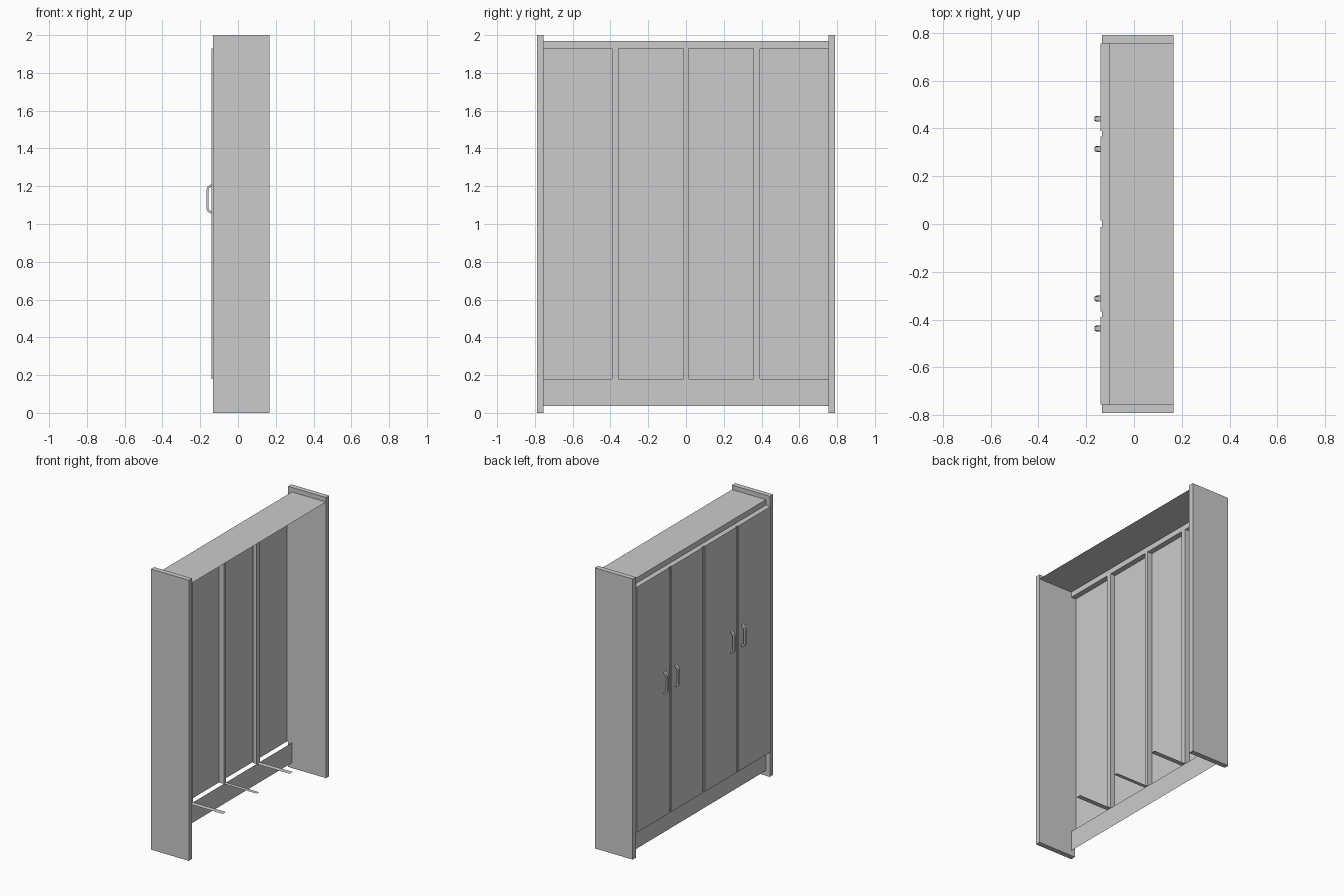
import bpy
import bmesh

if "Cube" in bpy.data.objects:
    bpy.data.objects.remove(bpy.data.objects["Cube"], do_unlink=True)

grey = bpy.data.materials.new("plain grey")
grey.use_nodes = True
colour = (0.6, 0.6, 0.6, 1)
grey.diffuse_color = colour
grey.node_tree.nodes["Principled BSDF"].inputs["Base Color"].default_value = colour

# Main planes of the wardrobe; the doors face -x and the back is open
FRAME_X, STILE_X, DOOR_X = -0.103, -0.133, -0.141
BACK_X = 0.166
INNER_Y, OUTER_Y = 0.754, 0.79
DOOR_LOW, DOOR_HIGH, TOP = 0.18, 1.93, 1.968


def finish(name, bm):
    mesh = bpy.data.meshes.new(name)
    bm.to_mesh(mesh)
    bm.free()
    mesh.materials.append(grey)
    obj = bpy.data.objects.new(name, mesh)
    bpy.context.collection.objects.link(obj)
    return obj


def box(name, xs, ys, zs):
    bm = bmesh.new()
    bmesh.ops.create_cube(bm, size=1)
    for v in bm.verts:
        for i, span in enumerate((xs, ys, zs)):
            v.co[i] = span[0] if v.co[i] < 0 else span[1]
    return finish(name, bm)


def sheet(bm, *points):
    bm.faces.new([bm.verts.new(p) for p in points])


def upright(bm, x, ys, zs):
    """Sheet facing the door side."""
    sheet(bm, (x, ys[0], zs[0]), (x, ys[0], zs[1]), (x, ys[1], zs[1]), (x, ys[1], zs[0]))


def level(bm, z, xs, ys):
    """Sheet facing up."""
    sheet(bm, (xs[0], ys[0], z), (xs[1], ys[0], z), (xs[1], ys[1], z), (xs[0], ys[1], z))


# Side panels
for side, s in (("left", 1), ("right", -1)):
    box(side + "_side_panel", (STILE_X, BACK_X),
        sorted((s * INNER_Y, s * OUTER_Y)), (0, 2))

# Top board with its front rail
bm = bmesh.new()
level(bm, TOP, (FRAME_X, BACK_X), (-INNER_Y, INNER_Y))
upright(bm, FRAME_X, (-INNER_Y, INNER_Y), (DOOR_HIGH, TOP))
finish("top_board", bm)

# Kick board
bm = bmesh.new()
upright(bm, FRAME_X, (-INNER_Y, INNER_Y), (0.037, DOOR_LOW))
finish("kick_board", bm)

# Stiles between the doors, each with a floor strip running to the back
for i, (a, b) in enumerate(((-0.393, -0.357), (-0.013, 0.014), (0.357, 0.393))):
    box(f"stile_{i + 1}", (STILE_X, FRAME_X), (a, b), (DOOR_LOW, DOOR_HIGH))
    bm = bmesh.new()
    level(bm, DOOR_LOW, (FRAME_X, BACK_X - 0.01), (a, b))
    finish(f"floor_strip_{i + 1}", bm)

# Doors: thin fronts with a top edge and short side returns
doors = ((-INNER_Y, -0.389), (-0.366, -0.013), (0.014, 0.366), (0.389, INNER_Y))
for i, (a, b) in enumerate(doors):
    bm = bmesh.new()
    upright(bm, DOOR_X, (a, b), (DOOR_LOW, DOOR_HIGH))
    level(bm, DOOR_HIGH, (DOOR_X, FRAME_X), (a, b))
    for y in (a, b):
        sheet(bm, (DOOR_X, y, DOOR_LOW), (STILE_X, y, DOOR_LOW),
              (STILE_X, y, DOOR_HIGH), (DOOR_X, y, DOOR_HIGH))
    finish(f"door_{i + 1}", bm)

# Handles: bent bars, narrower towards the tip
arch = [(DOOR_X, 0.078), (-0.159, 0.068), (-0.166, 0.055)]
hollow = [(-0.157, 0.05), (-0.152, 0.058), (DOOR_X, 0.066)]
half = arch + [(x, -z) for x, z in reversed(arch)]
inner = [(x, -z) for x, z in hollow]
inner = inner[::-1] + [(x, z) for x, z in hollow]
for i, y in enumerate((-0.437, -0.312, 0.314, 0.44)):
    bm = bmesh.new()
    sides = []
    for s in (-1, 1):
        loop = []
        for x, z in half + inner:
            width = 0.012 if x > -0.158 else 0.008
            loop.append(bm.verts.new((x, y + s * width, 1.132 + z)))
        sides.append(loop)
    first, second = sides
    bm.faces.new(first)
    bm.faces.new(second[::-1])
    for k in range(len(first)):
        n = (k + 1) % len(first)
        bm.faces.new((first[k], second[k], second[n], first[n]))
    bmesh.ops.recalc_face_normals(bm, faces=bm.faces)
    finish(f"handle_{i + 1}", bm)
